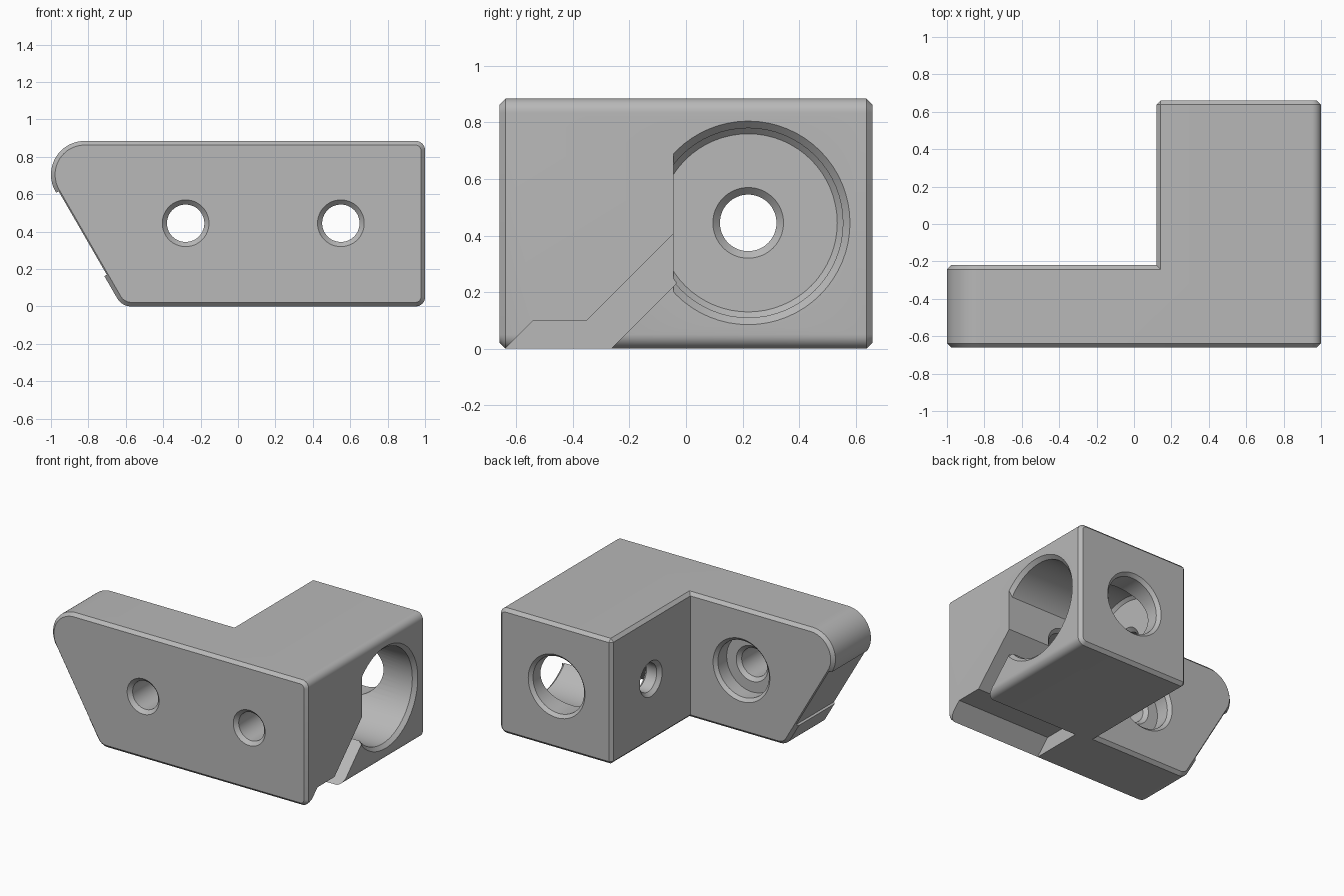
import bpy, bmesh, math
from mathutils import Vector

if "Cube" in bpy.data.objects:
    bpy.data.objects.remove(bpy.data.objects["Cube"], do_unlink=True)

AXLE_Y, MID_Z = 0.22, 0.445
CHAMFER = 0.022


def finish(bm, name):
    bmesh.ops.recalc_face_normals(bm, faces=bm.faces[:])
    mesh = bpy.data.meshes.new(name)
    bm.to_mesh(mesh)
    bm.free()
    obj = bpy.data.objects.new(name, mesh)
    bpy.context.collection.objects.link(obj)
    return obj


def place(axis, t, u, v):
    return Vector((t, u, v)) if axis == "x" else Vector((u, t, v))


def loft(bm, rings):
    """Join equal rings of points into a closed solid."""
    loops = [[bm.verts.new(p) for p in ring] for ring in rings]
    n = len(loops[0])
    for a, b in zip(loops, loops[1:]):
        for i in range(n):
            j = (i + 1) % n
            bm.faces.new((a[i], a[j], b[j], b[i]))
    bm.faces.new(loops[0])
    bm.faces.new(loops[-1])


def prism(name, axis, start, end, outline):
    bm = bmesh.new()
    loft(bm, [[place(axis, t, u, v) for u, v in outline] for t in (start, end)])
    return finish(bm, name)


def arc(cu, cv, r, a0, a1, n):
    angles = [math.radians(a0 + (a1 - a0) * i / n) for i in range(n + 1)]
    return [(cu + r * math.cos(a), cv + r * math.sin(a)) for a in angles]


def bore(name, axis, centre, steps, flat=None):
    """Stepped round cutter; steps are (position along axis, radius)."""
    bm = bmesh.new()
    loft(bm, [[place(axis, t, u, v) for u, v in arc(centre, MID_Z, r, 0, 360, 64)[:-1]]
              for t, r in steps])
    if flat is not None:
        # Trim one side of the bore to a flat wall
        cut = bmesh.ops.bisect_plane(bm, geom=bm.verts[:] + bm.edges[:] + bm.faces[:],
                                     plane_co=(0, flat, 0), plane_no=(0, 1, 0),
                                     clear_inner=True)
        rim = [e for e in cut["geom_cut"] if isinstance(e, bmesh.types.BMEdge)]
        bmesh.ops.holes_fill(bm, edges=rim, sides=0)
    return finish(bm, name)


def subtract(obj, cutter):
    cutter.hide_render = True
    mod = obj.modifiers.new("cut", "BOOLEAN")
    mod.operation, mod.solver, mod.object = "DIFFERENCE", "EXACT", cutter
    bpy.context.view_layer.objects.active = obj
    bpy.ops.object.modifier_apply(modifier=mod.name)
    bpy.data.objects.remove(cutter, do_unlink=True)


# Body: rounded side profile extruded front to back
profile = (arc(0.95, 0.05, 0.05, -90, 0, 8) + arc(0.95, 0.835, 0.05, 0, 90, 8)
           + arc(-0.82, 0.705, 0.18, 90, 210, 24) + arc(-0.57, 0.088, 0.088, 210, 270, 10))
body = prism("bracket_body", "y", -0.66, 0.66, profile)

# Remove the rear corner to leave an L of plate and block
subtract(body, prism("corner_cutter", "y", -0.22, 1.0,
                     [(-1.2, -0.2), (0.12, -0.2), (0.12, 1.2), (-1.2, 1.2)]))

# Chamfer every sharp outer edge
bm = bmesh.new()
bm.from_mesh(body.data)
bmesh.ops.remove_doubles(bm, verts=bm.verts[:], dist=0.0001)
bmesh.ops.dissolve_limit(bm, angle_limit=0.01, verts=bm.verts[:], edges=bm.edges[:])
sharp = [e for e in bm.edges if len(e.link_faces) == 2 and e.is_convex
         and e.calc_face_angle() > 1.0]
bmesh.ops.bevel(bm, geom=sharp, offset=CHAMFER, offset_type="OFFSET", segments=1,
                profile=0.5, affect="EDGES", clamp_overlap=True)
bm.to_mesh(body.data)
bm.free()

# Shallow recess along the sloping end
along, inward = Vector((0.5, -0.866)), Vector((0.866, 0.5))
top = Vector((-0.972, 0.608))
low = top + along * 0.515
recess = [top - inward * 0.1, top + inward * 0.015, low + inward * 0.015, low - inward * 0.1]
subtract(body, prism("recess_cutter", "y", -0.8, 0.8, [tuple(p) for p in recess]))

# Round pocket with one flat side
subtract(body, bore("pocket_cutter", "x", AXLE_Y,
                    [(0.25, 0.315), (0.27, 0.335), (0.975, 0.335), (1.01, 0.37)], -0.045))

# Diagonal channel from the pocket to the underside
subtract(body, prism("channel_cutter", "x", 0.265, 1.1,
                     [(-0.66, -0.02), (-0.54, 0.1), (-0.35, 0.1), (0.0, 0.45),
                      (0.05, 0.315), (-0.285, -0.02)]))

# Plate screw hole with a counterbore behind
subtract(body, bore("plate_hole_cutter", "y", -0.28,
                    [(-0.67, 0.135), (-0.635, 0.1), (-0.365, 0.1), (-0.34, 0.125),
                     (-0.34, 0.2), (-0.242, 0.2), (-0.21, 0.232)]))

# Block screw hole from the front, wide access hole at the back
subtract(body, bore("block_hole_cutter", "y", 0.55,
                    [(-0.67, 0.135), (-0.635, 0.1), (-0.07, 0.1), (-0.045, 0.125),
                     (0.02, 0.125)]))
subtract(body, bore("access_hole_cutter", "y", 0.55,
                    [(0.3, 0.2), (0.638, 0.2), (0.67, 0.232)]))

# Axle hole through the pocket floor
subtract(body, bore("axle_hole_cutter", "x", AXLE_Y,
                    [(0.11, 0.135), (0.145, 0.1), (0.225, 0.1), (0.25, 0.125), (0.3, 0.125)]))

# Plain grey finish
grey = bpy.data.materials.new("plain_grey")
grey.use_nodes = True
colour = (0.48, 0.48, 0.48, 1.0)
grey.diffuse_color = colour
grey.node_tree.nodes["Principled BSDF"].inputs["Base Color"].default_value = colour
body.data.materials.clear()
body.data.materials.append(grey)
for poly in body.data.polygons:
    poly.material_index = 0

bpy.ops.object.select_all(action="DESELECT")
body.select_set(True)
bpy.context.view_layer.objects.active = body
bpy.ops.object.shade_smooth_by_angle(angle=math.radians(25))
